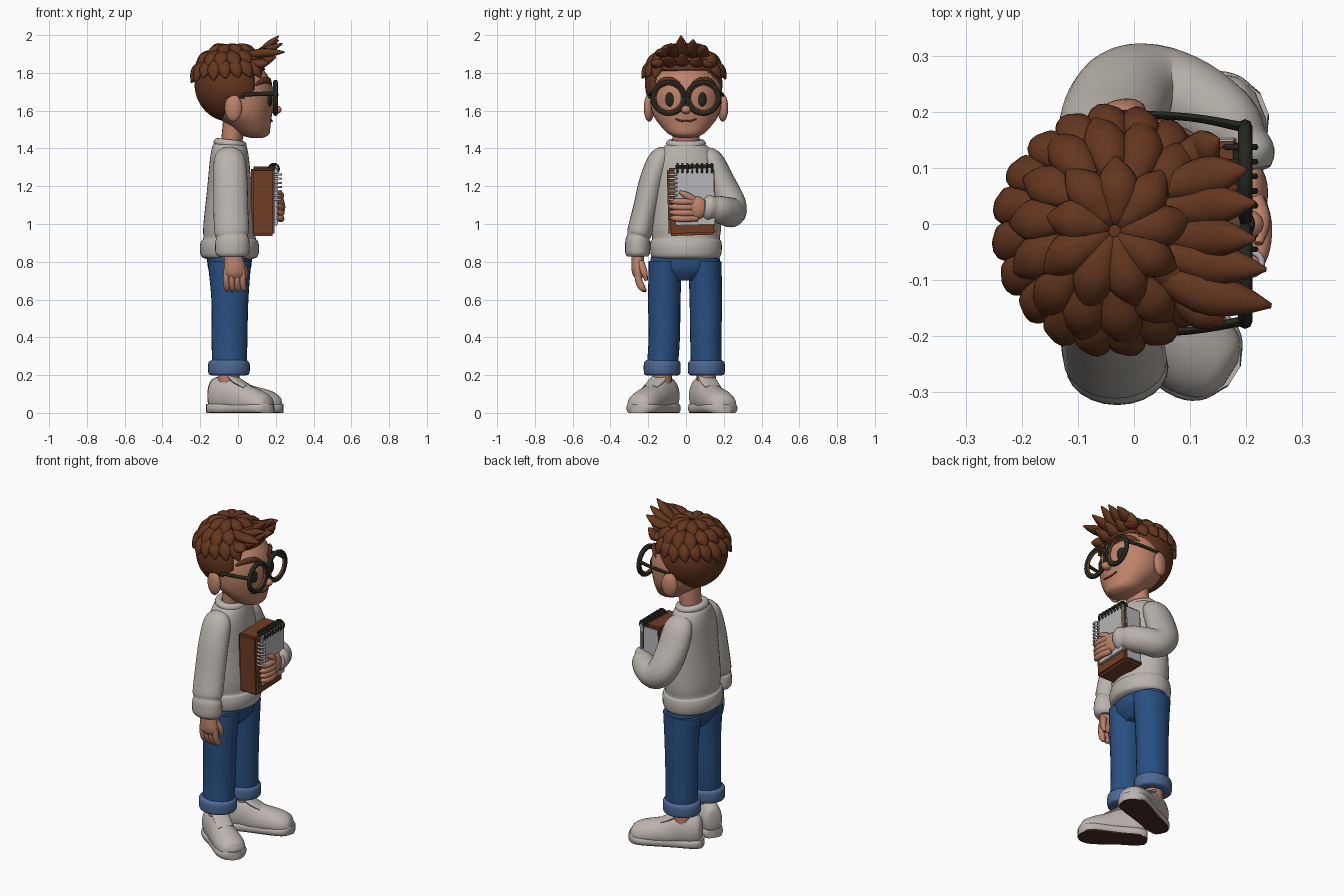
import bpy, bmesh, math, random
from mathutils import Vector, Matrix
random.seed(4)

def srgb(r, g, b):
    f = lambda c: c / 12.92 if c <= 0.04045 else ((c + 0.055) / 1.055) ** 2.4
    return (f(r / 255), f(g / 255), f(b / 255), 1)

MATS = {}
for key, c in {"sweater_cream": (186, 179, 172), "skin": (190, 131, 106), "denim_blue": (40, 80, 130),
               "cuff_blue": (76, 104, 148), "hair_brown": (100, 54, 30), "book_brown": (112, 62, 36),
               "dark_frame": (36, 39, 31), "sole_brown": (68, 45, 36), "shoe_white": (188, 180, 175),
               "paper_grey": (182, 182, 184)}.items():
    MATS[key] = bpy.data.materials.new(key)
    MATS[key].diffuse_color = srgb(*c)

def finish(bm, name, mat, angle=50):
    bmesh.ops.recalc_face_normals(bm, faces=bm.faces[:])
    me = bpy.data.meshes.new(name)
    bm.to_mesh(me)
    bm.free()
    me.materials.append(MATS[mat])
    ob = bpy.data.objects.new(name, me)
    bpy.context.collection.objects.link(ob)
    bpy.ops.object.select_all(action='DESELECT')
    ob.select_set(True)
    bpy.context.view_layer.objects.active = ob
    bpy.ops.object.shade_smooth_by_angle(angle=math.radians(angle))
    return ob

def loft(name, mat, keys, ref=(1, 0, 0), n=20, k=4, zmin=-9, zmax=9, angle=50):
    """Smooth tube through keys (x, y, z, side radius, radius along ref)."""
    K = [Vector(q) for q in keys]
    K = [2 * K[0] - K[1]] + K + [2 * K[-1] - K[-2]]
    S = []
    for i in range(1, len(K) - 2):
        p0, p1, p2, p3 = K[i - 1:i + 3]
        for j in range(k):
            t = j / k
            S.append(0.5 * (2 * p1 + (p2 - p0) * t + (2 * p0 - 5 * p1 + 4 * p2 - p3) * t * t
                            + (3 * p1 - p0 - 3 * p2 + p3) * t ** 3))
    S.append(K[-2])
    bm = bmesh.new()
    rings = []
    for i, q in enumerate(S):
        t = Vector((S[min(i + 1, len(S) - 1)] - S[max(i - 1, 0)])[:3]).normalized()
        if name in VERTICAL:
            t = Vector((0, 0, 1))
        s = t.cross(Vector(ref)).normalized()
        u = s.cross(t)
        ring = []
        for j in range(n):
            a = 2 * math.pi * j / n
            v = Vector(q[:3]) + s * max(q[3], .001) * math.cos(a) + u * max(q[4], .001) * math.sin(a)
            v.z = min(max(v.z, zmin), zmax)
            ring.append(bm.verts.new(v))
        rings.append(ring)
    for A, B in zip(rings, rings[1:]):
        for j in range(n):
            bm.faces.new((A[j], A[(j + 1) % n], B[(j + 1) % n], B[j]))
    bm.faces.new(rings[0])
    bm.faces.new(rings[-1])
    return finish(bm, name, mat, angle)

# parts whose cross-sections stay level
VERTICAL = {"head", "sweater_body", "hips"}

def ball(name, mat, loc, rad, rot=0):
    bm = bmesh.new()
    M = Matrix.Translation(loc) @ Matrix.Rotation(rot, 4, 'Z') @ Matrix.Diagonal((*rad, 1))
    bmesh.ops.create_uvsphere(bm, u_segments=24, v_segments=14, radius=1, matrix=M)
    return finish(bm, name, mat)

def ring(name, mat, loc, R, r, axis='X', sx=1, sy=1, tilt=0, n=32, m=8):
    """Torus facing the given axis."""
    bm = bmesh.new()
    rot = {'X': Matrix.Rotation(math.pi / 2, 4, 'Y'), 'Y': Matrix.Rotation(math.pi / 2, 4, 'X'),
           'Z': Matrix.Rotation(tilt, 4, 'Y')}[axis]
    M = Matrix.Translation(loc) @ rot
    vs = []
    for i in range(n):
        a = 2 * math.pi * i / n
        row = []
        for j in range(m):
            b = 2 * math.pi * j / m
            d = r * math.cos(b)
            row.append(bm.verts.new(M @ Vector(((R * sx + d) * math.cos(a), (R * sy + d) * math.sin(a), r * math.sin(b)))))
        vs.append(row)
    for i in range(n):
        for j in range(m):
            A, B = vs[i], vs[(i + 1) % n]
            bm.faces.new((A[j], A[(j + 1) % m], B[(j + 1) % m], B[j]))
    return finish(bm, name, mat, 80)

def box(name, mat, loc, size, bevel=0.006, tilt=0.03):
    bm = bmesh.new()
    bmesh.ops.create_cube(bm, size=1, matrix=Matrix.Diagonal((*size, 1)))
    bmesh.ops.bevel(bm, geom=bm.edges[:], offset=bevel, segments=2, affect='EDGES')
    pivot = Vector((.135, .025, 1.12))
    bm.transform(Matrix.Translation(pivot) @ Matrix.Rotation(tilt, 4, 'X') @ Matrix.Translation(Vector(loc) - pivot))
    return finish(bm, name, mat, 30)

# head, neck and face
loft("head", "skin", [(.10, 0, 1.455, .035, .03), (.085, 0, 1.475, .09, .08), (.06, 0, 1.52, .135, .112),
                      (.03, 0, 1.58, .175, .15), (.02, 0, 1.65, .188, .17), (.015, 0, 1.72, .185, .17),
                      (0, 0, 1.79, .16, .155), (-.01, 0, 1.85, .1, .1), (-.01, 0, 1.87, .01, .01)], n=40, angle=80)
loft("neck", "skin", [(-.035, 0, 1.36, .075, .058), (-.035, 0, 1.43, .07, .055), (-.015, 0, 1.54, .075, .065)])
ball("nose", "skin", (.2, 0, 1.605), (.031, .026, .023))
loft("mouth", "book_brown", [(.172, -.055, 1.556, .004, .004), (.178, -.025, 1.546, .005, .005),
                             (.179, .02, 1.545, .005, .005), (.172, .055, 1.556, .004, .004)], n=8)
for s, side in ((-1, "right"), (1, "left")):
    ball(side + "_ear", "skin", (-.025, s * .195, 1.615), (.047, .027, .073), s * .25)
    ball(side + "_eye", "dark_frame", (.166, s * .085, 1.66), (.014, .026, .038), s * .3)
    loft(side + "_eyebrow", "hair_brown", [(.174, s * .035, 1.74, .006, .012), (.160, s * .085, 1.762, .01, .017),
         (.125, s * .13, 1.755, .01, .015), (.092, s * .158, 1.735, .004, .006)], ref=(0, 0, 1), n=12)
    # glasses
    ring(side + "_rim", "dark_frame", (.198, s * .091, 1.668), .083, .013)
    ring(side + "_rim_lining", "book_brown", (.196, s * .091, 1.668), .073, .008)
    loft(side + "_temple", "dark_frame", [(.198, s * .172, 1.69, .009, .012), (.1, s * .19, 1.688, .007, .011),
         (-.03, s * .197, 1.682, .007, .009)], ref=(0, 0, 1), n=8)
loft("glasses_bridge", "dark_frame", [(.2, -.02, 1.675, .008, .008), (.208, 0, 1.685, .008, .008),
                                      (.2, .02, 1.675, .008, .008)], ref=(0, 0, 1), n=8)

# hair cap, cut along the hairline
HC, HR = Vector((-.035, -.012, 1.74)), Vector((.195, .205, .20))
bm = bmesh.new()
bmesh.ops.create_uvsphere(bm, u_segments=64, v_segments=40, radius=1, matrix=Matrix.Translation(HC) @ Matrix.Diagonal((*HR, 1)))
def below_hairline(c):
    line = 1.81 if c.x > .09 else 1.68 if c.x > .03 else 1.66 if c.x > -.055 else 1.53
    return c.z < line
bmesh.ops.delete(bm, geom=[f for f in bm.faces if below_hairline(f.calc_center_median())], context='FACES')
cap = finish(bm, "hair_cap", "hair_brown", 80)
cap.modifiers.new("thickness", 'SOLIDIFY').thickness = .015

def on_hair(az, pol, sc):
    d = Vector((math.sin(pol) * math.cos(az), math.sin(pol) * math.sin(az), math.cos(pol)))
    return HC + Vector((d.x * HR.x, d.y * HR.y, d.z * HR.z)) * sc

def lock(a, m, b, w, ref):
    mid2 = m.lerp(b, .55)
    loft("hair_lock", "hair_brown", [(*a, w * .4, .012), (*m, w, .024), (*mid2, w * .8, .02), (*b, w * .12, .004)],
         ref=ref, n=10, k=3, angle=80)

# rows of locks: (count, start azimuth, end azimuth, polar start, polar end, width, tip scale)
for cnt, a0, a1, p0, p1, w, sc in ((15, 52, 308, 45, 84, .036, 1.10), (12, 40, 320, 25, 62, .038, 1.10),
                                   (9, 0, 320, 3, 40, .036, 1.07)):
    for i in range(cnt):
        az = math.radians(a0 + (a1 - a0) * i / (cnt - 1))
        q0, q1 = math.radians(p0), math.radians(p1 + random.uniform(-5, 5))
        m = on_hair(az + .08, (q0 + q1) / 2, 1.03)
        lock(on_hair(az, q0, .97), m, on_hair(az + .16, q1, sc), w, m - HC)
# swept-up fringe: (y, tip x, tip z)
for y, tx, tz in ((-.135, .245, 1.91), (-.075, .235, 1.955), (-.025, .215, 1.995), (.035, .215, 1.975), (.09, .2, 1.945),
                  (.14, .15, 1.9), (-.165, .16, 1.85), (-.09, .2, 1.885), (-.02, .195, 1.90), (.06, .185, 1.88),
                  (.125, .15, 1.845)):
    low = tz < 1.905 and abs(y) < .2
    a = Vector((.02, y * .6, 1.86 if low else 1.89))
    m = Vector((.115, y * .9, 1.85 if low else 1.905))
    lock(a, m, Vector((tx, y * 1.08, tz)), .036, (-.4, 0, .8))

# sweater
loft("sweater_body", "sweater_cream",
     [(-.045, 0, .815, .16, .125), (-.045, 0, .83, .183, .15), (-.045, 0, .875, .19, .157), (-.045, 0, .91, .186, .15),
      (-.045, 0, .925, .179, .139), (-.045, 0, 1.0, .187, .138), (-.045, 0, 1.2, .182, .117), (-.045, 0, 1.32, .172, .106),
      (-.045, 0, 1.385, .14, .097), (-.045, 0, 1.425, .095, .083), (-.045, 0, 1.43, .06, .05)], n=40)
ring("collar", "sweater_cream", (-.042, 0, 1.425), .085, .022, 'Z', sx=.78, sy=.98, tilt=.12, n=40, m=12)
loft("right_sleeve", "sweater_cream",
     [(-.045, -.09, 1.385, .03, .05), (-.045, -.135, 1.345, .06, .082), (-.04, -.18, 1.23, .066, .09),
      (-.038, -.215, 1.08, .066, .092), (-.033, -.245, .96, .066, .092), (-.031, -.252, .932, .06, .083),
      (-.03, -.255, .91, .066, .09), (-.03, -.256, .85, .066, .09), (-.03, -.256, .828, .055, .075)], n=24)
loft("left_sleeve", "sweater_cream",
     [(-.045, .09, 1.385, .05, .03), (-.045, .135, 1.34, .085, .06), (-.04, .185, 1.23, .092, .07),
      (-.015, .232, 1.12, .088, .08), (.035, .24, 1.065, .08, .08), (.10, .218, 1.066, .075, .077),
      (.16, .175, 1.077, .068, .073), (.185, .14, 1.083, .055, .064), (.198, .115, 1.086, .055, .068),
      (.205, .092, 1.088, .04, .05)], ref=(0, 1, 1), n=24)

# hands
loft("right_hand", "skin", [(-.03, -.255, .87, .03, .045), (-.022, -.255, .80, .034, .052),
                            (-.018, -.252, .745, .034, .057), (-.018, -.248, .715, .02, .045)])
for i in range(4):
    x = -.062 + .029 * i
    loft("right_finger", "skin", [(x, -.255, .76, .018, .016), (x, -.25, .70, .019, .017),
                                  (x + .004, -.23, .66, .017, .016), (x + .006, -.212, .643 + .006 * abs(i - 1), .006, .006)], n=10)
loft("right_thumb", "skin", [(.015, -.24, .80, .018, .018), (.037, -.222, .745, .018, .017),
                             (.035, -.21, .70, .008, .008)], n=10)
ball("left_palm", "skin", (.207, .055, 1.085), (.032, .058, .062))
for i in range(4):
    z = 1.03 + .03 * i
    loft("left_finger", "skin", [(.212, .06, z, .017, .017), (.228, .0, z - .002, .018, .018),
                                 (.222, -.055, z, .017, .017), (.208, -.093 + .006 * abs(i - 2), z + .003, .007, .007)],
         ref=(0, 0, 1), n=10)
loft("left_thumb", "skin", [(.21, .05, 1.12, .02, .02), (.225, .005, 1.15, .019, .019), (.222, -.035, 1.17, .008, .008)],
     ref=(1, 0, 0), n=10)

# book with notepad and spiral bindings
box("book_cover", "book_brown", (.132, .028, 1.12), (.125, .25, .36), .012)
box("book_pages", "paper_grey", (.132, .152, 1.12), (.095, .008, .33), .002)
box("notepad", "paper_grey", (.202, .046, 1.145), (.018, .21, .30), .004)
for i in range(8):
    ring("top_spiral", "dark_frame", (.19, -.045 + .026 * i, 1.292), .026, .006, 'Y', n=16, m=6)
loft("spiral_bar", "dark_frame", [(.188, -.055, 1.3, .012, .012), (.188, .145, 1.305, .012, .012)], ref=(0, 0, 1), n=8)
for i in range(7):
    ring("side_spiral", "paper_grey", (.208, -.07, 1.13 + .022 * i), .02, .006, 'Z', n=16, m=6)

# trousers
loft("hips", "denim_blue", [(-.045, -.004, .70, .10, .07), (-.045, -.004, .75, .178, .107),
                            (-.045, -.004, .80, .186, .118), (-.045, -.004, .86, .17, .115)], n=36)
for side, y, cy, ang, L, ax in (("right", -.115, -.126, -32, .27, -.128), ("left", .105, .108, 22, .305, .1)):
    loft(side + "_leg", "denim_blue", [(-.045, cy, .23, .082, .092), (-.045, y, .40, .083, .095),
                                       (-.043, y, .60, .086, .098), (-.045, y * .95, .80, .088, .115)], n=28)
    loft(side + "_trouser_cuff", "cuff_blue", [(-.048, cy, .198, .08, .09), (-.048, cy, .207, .095, .107),
         (-.048, cy, .24, .098, .111), (-.048, cy, .268, .095, .107), (-.048, cy, .28, .08, .09)], n=28)
    loft(side + "_ankle", "skin", [(-.05, cy, .1, .05, .055), (-.05, cy, .24, .052, .058)])
    # shoes: upper, tongue and sole with dark underside
    d = Vector((math.cos(math.radians(ang)), math.sin(math.radians(ang)), 0))
    at = lambda s, z, a, b: (-.05 + d.x * s, ax + d.y * s, z, a, b)
    loft(side + "_shoe_upper", "shoe_white",
         [at(-.11, .09, .02, .03), at(-.098, .09, .05, .08), at(-.05, .09, .066, .105), at(.02, .085, .07, .105),
          at(.09, .065, .077, .09), at(L - .09, .05, .083, .073), at(L - .03, .045, .064, .05), at(L - .008, .045, .025, .02)],
         ref=(0, 0, 1), n=28, zmin=.03, angle=60)
    loft(side + "_shoe_tongue", "shoe_white", [at(.015, .2, .045, .012), at(.06, .165, .05, .016), at(.12, .135, .045, .012)],
         ref=(0, 0, 1), n=14)
    sole = loft(side + "_shoe_sole", "shoe_white",
                [at(-.118, .025, .02, .05), at(-.105, .025, .052, .05), at(-.05, .025, .07, .05), at(.04, .025, .073, .05),
                 at(L - .09, .025, .089, .05), at(L - .03, .025, .07, .05), at(L, .025, .022, .05)],
                ref=(0, 0, 1), n=32, zmin=0, zmax=.048, angle=40)
    sole.data.materials.append(MATS["sole_brown"])
    for p in sole.data.polygons:
        if p.normal.z < -.7:
            p.material_index = 1
